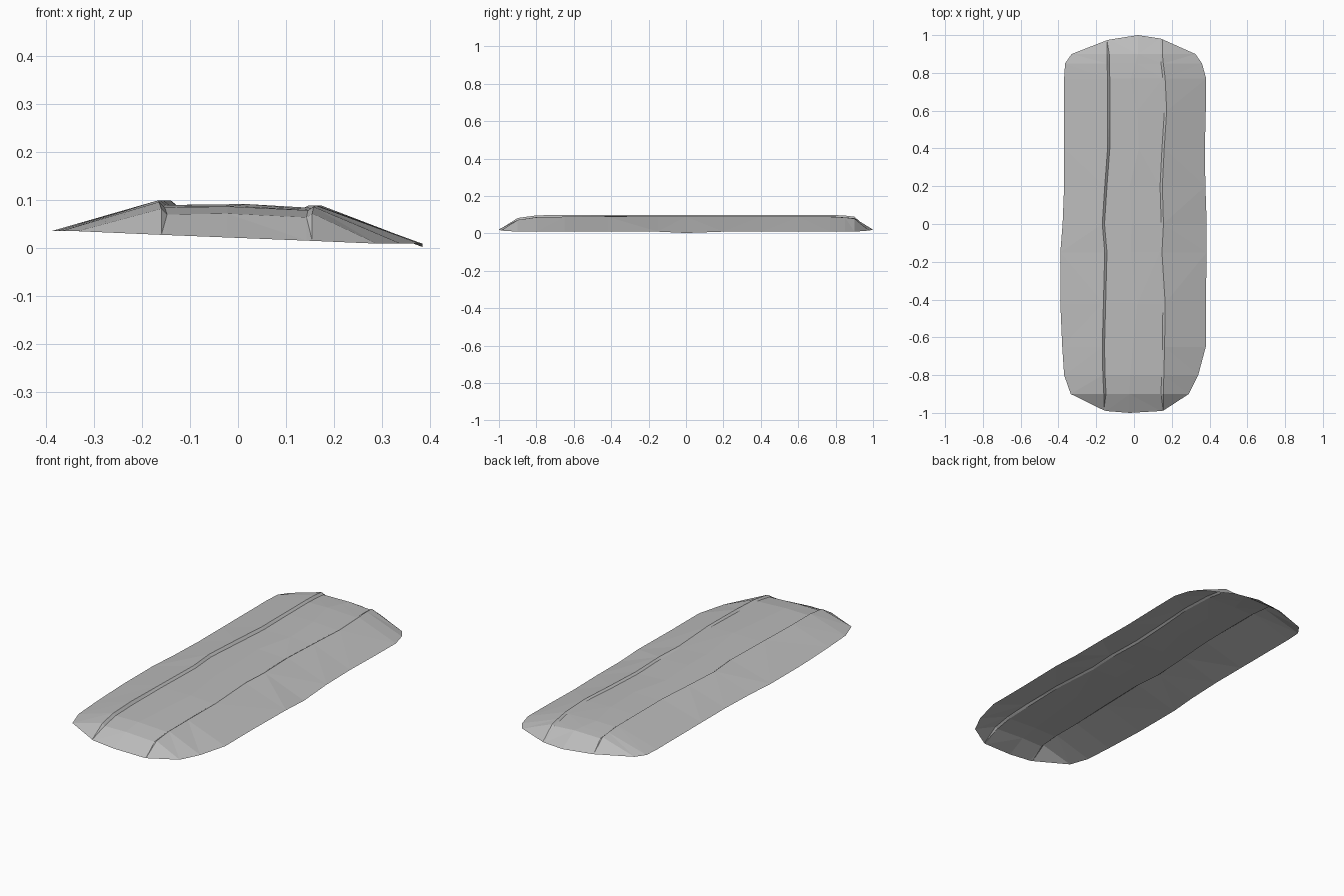
import bpy
import bmesh
import random

random.seed(4)

cube = bpy.data.objects.get("Cube")
if cube:
    bpy.data.objects.remove(cube, do_unlink=True)


def make_material(name, value):
    material = bpy.data.materials.new(name)
    material.use_nodes = True
    colour = (value, value, value, 1)
    material.diffuse_color = colour
    material.node_tree.nodes["Principled BSDF"].inputs["Base Color"].default_value = colour
    return material


# Stations along the road: y, left edge, left curb, right curb, right edge, end drop
stations = [
    (-.9, -.335, -.16, .155, .29, .017),
    (-.8, -.37, -.165, .158, .34, .003),
    (-.65, -.38, -.168, .162, .38, 0),
    (-.42, -.39, -.162, .165, .38, 0),
    (-.15, -.39, -.155, .148, .385, 0),
    (0, -.378, -.168, .156, .385, 0),
    (.2, -.37, -.155, .15, .378, 0),
    (.4, -.37, -.14, .16, .375, 0),
    (.6, -.37, -.14, .173, .38, 0),
    (.77, -.37, -.14, .165, .382, 0),
    (.85, -.365, -.143, .155, .36, .004),
    (.9, -.33, -.143, .15, .325, .01),
]


def section(y, left, left_curb, right_curb, right, drop):
    """Cross-section: sloping verge, curb lip, carriageway, curb lip, verge."""
    wobble = random.uniform(-.002, .002)
    right_foot = .002 if y == 0 else .009
    return [
        (left, y, .035),
        (left_curb, y, .099 - drop),
        (left_curb + .012, y, .088 - drop + wobble),
        (random.uniform(-.03, .03), y, .09 - drop + wobble),
        (right_curb - .012, y, .082 - drop + wobble),
        (right_curb, y, .089 - drop),
        (right, y, right_foot),
    ]


def end_rim(row, inset):
    """Curved foot of an end slope, joined to the outer corners of a row."""
    sign = 1 if row[0][1] > 0 else -1
    rim = [row[0]]
    for (x, y, z), back in zip(row[1:-1], inset):
        rim.append((x, sign * (1 - back), .021 - x * .04))
    return rim + [row[-1]]


rows = [section(*station) for station in stations]
front = end_rim(rows[0], (.014, .01, 0, .01, .012))
back = end_rim(rows[-1], (.027, .024, 0, .018, .022))
rows = [front] + rows + [back]

# Skin the cross-sections into one open shell
bm = bmesh.new()
grid = [[bm.verts.new(point) for point in row] for row in rows]
for near, far in zip(grid, grid[1:]):
    for i in range(len(near) - 1):
        bm.faces.new((near[i], near[i + 1], far[i + 1], far[i]))
bmesh.ops.remove_doubles(bm, verts=bm.verts[:], dist=.0005)
bmesh.ops.triangulate(bm, faces=bm.faces[:])

mesh = bpy.data.meshes.new("road_segment")
bm.to_mesh(mesh)
bm.free()
mesh.materials.append(make_material("road grey", .5))
road = bpy.data.objects.new("road_segment", mesh)
bpy.context.collection.objects.link(road)
